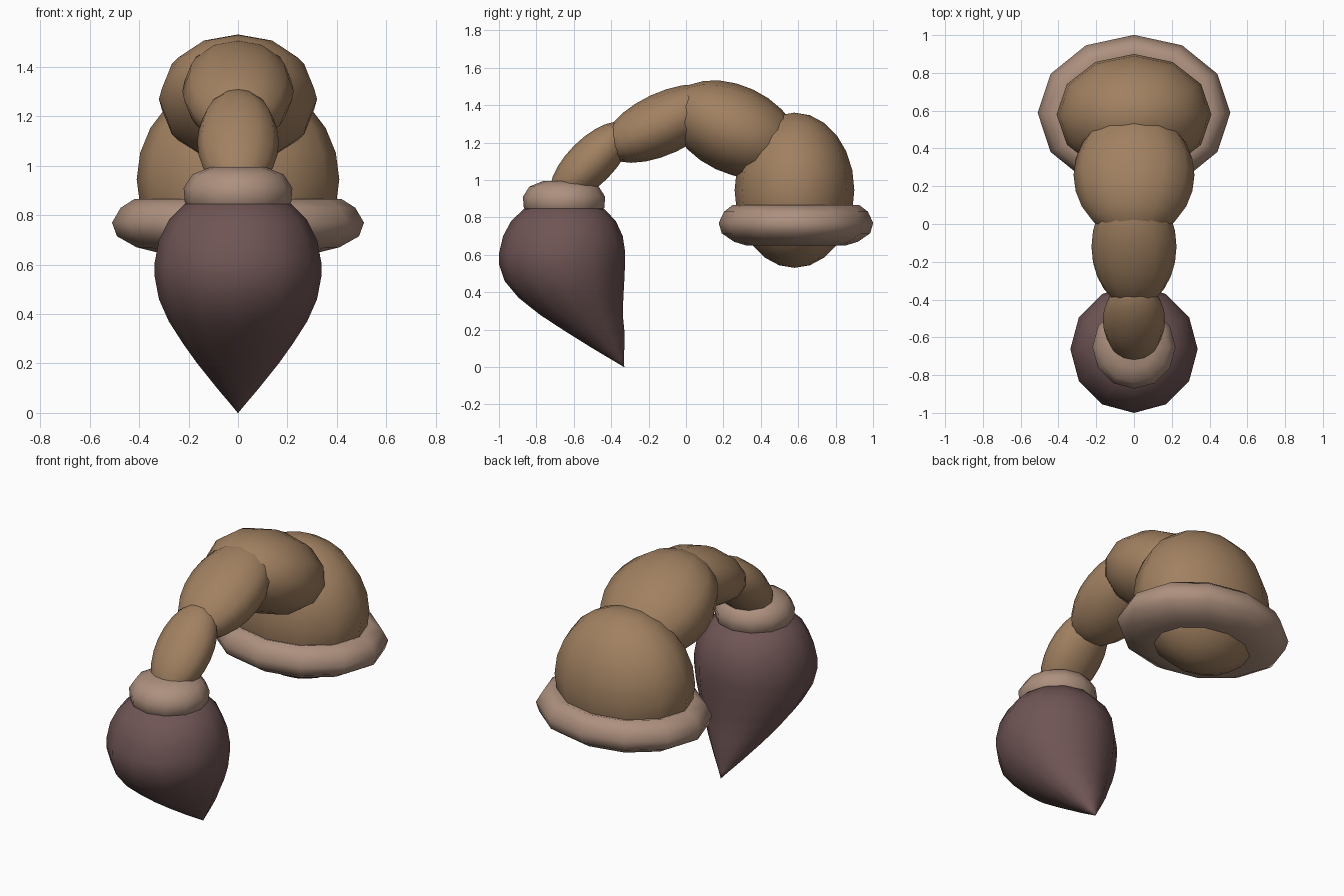
import bpy, bmesh, math
from mathutils import Matrix, Vector

if "Cube" in bpy.data.objects:
    bpy.data.objects.remove(bpy.data.objects["Cube"])

SIDES = 12

def material(name, rgb):
    m = bpy.data.materials.new(name)
    m.diffuse_color = (*rgb, 1)
    m.use_nodes = True
    m.node_tree.nodes["Principled BSDF"].inputs["Base Color"].default_value = m.diffuse_color
    return m

BROWN = material("tan_brown", (0.36, 0.22, 0.12))
PINK = material("dusty_pink", (0.42, 0.28, 0.21))
PLUM = material("dark_plum", (0.16, 0.09, 0.09))

def finish(bm, name, mat):
    bmesh.ops.recalc_face_normals(bm, faces=bm.faces)
    for f in bm.faces:
        f.smooth = True
    me = bpy.data.meshes.new(name)
    bm.to_mesh(me)
    bm.free()
    me.materials.append(mat)
    ob = bpy.data.objects.new(name, me)
    bpy.context.collection.objects.link(ob)
    return ob

def ellipsoid(name, y, z, size, tilt, mat):
    """Ellipsoid whose pole points along `tilt` degrees in the yz plane."""
    bm = bmesh.new()
    bmesh.ops.create_uvsphere(bm, u_segments=SIDES, v_segments=12, radius=1)
    mtx = (Matrix.Translation((0, y, z))
           @ Matrix.Rotation(math.radians(tilt - 90), 4, 'X')
           @ Matrix.Diagonal((*size, 1)))
    bmesh.ops.transform(bm, matrix=mtx, verts=bm.verts)
    return finish(bm, name, mat)

def stacked_rings(name, rings, mat, squash=1.0, caps=True):
    """Loft of horizontal rings given as (centre y, radius, z)."""
    bm = bmesh.new()
    loops = []
    for cy, r, z in rings:
        loops.append([bm.verts.new((r * math.cos(a), cy + squash * r * math.sin(a), z))
                      for a in (math.tau * i / SIDES for i in range(SIDES))])
    for lo, hi in zip(loops, loops[1:]):
        for i in range(SIDES):
            j = (i + 1) % SIDES
            bm.faces.new((lo[i], lo[j], hi[j], hi[i]))
    if caps:
        bm.faces.new(loops[0])
        bm.faces.new(loops[-1])
    return finish(bm, name, mat)

# Curved chain of body segments, from the large base to the thin tail
ellipsoid("base_segment", 0.58, 0.945, (0.41, 0.32, 0.415), 90, BROWN)
ellipsoid("second_segment", 0.26, 1.27, (0.32, 0.235, 0.365), -25, BROWN)
ellipsoid("third_segment", -0.12, 1.302, (0.225, 0.165, 0.35), 25, BROWN)
ellipsoid("fourth_segment", -0.51, 1.095, (0.165, 0.125, 0.28), 45, BROWN)

# Wide oval rim around the base
rim = [(0.36, 0.85), (0.42, 0.865), (0.475, 0.83), (0.51, 0.77),
       (0.49, 0.715), (0.41, 0.67), (0.33, 0.65), (0.22, 0.65)]
stacked_rings("base_rim", [(0.588, r, z) for r, z in rim], PINK, 0.81)

# Collar between the chain and the bulb
collar = [(0.18, 0.81), (0.215, 0.85), (0.22, 0.91), (0.185, 0.965), (0.11, 0.995)]
stacked_rings("collar", [(-0.652, r, z) for r, z in collar], PINK)

# Drop-shaped bulb whose lower half leans back to a pointed tip
bulb = [(-0.331, 0.001, 0.0), (-0.365, 0.034, 0.04), (-0.415, 0.085, 0.1),
        (-0.495, 0.165, 0.2), (-0.56, 0.222, 0.28), (-0.615, 0.28, 0.37),
        (-0.65, 0.32, 0.46), (-0.663, 0.337, 0.55), (-0.662, 0.337, 0.61),
        (-0.658, 0.32, 0.70), (-0.655, 0.28, 0.78), (-0.652, 0.215, 0.845),
        (-0.652, 0.10, 0.88)]
stacked_rings("bulb", bulb, PLUM)
